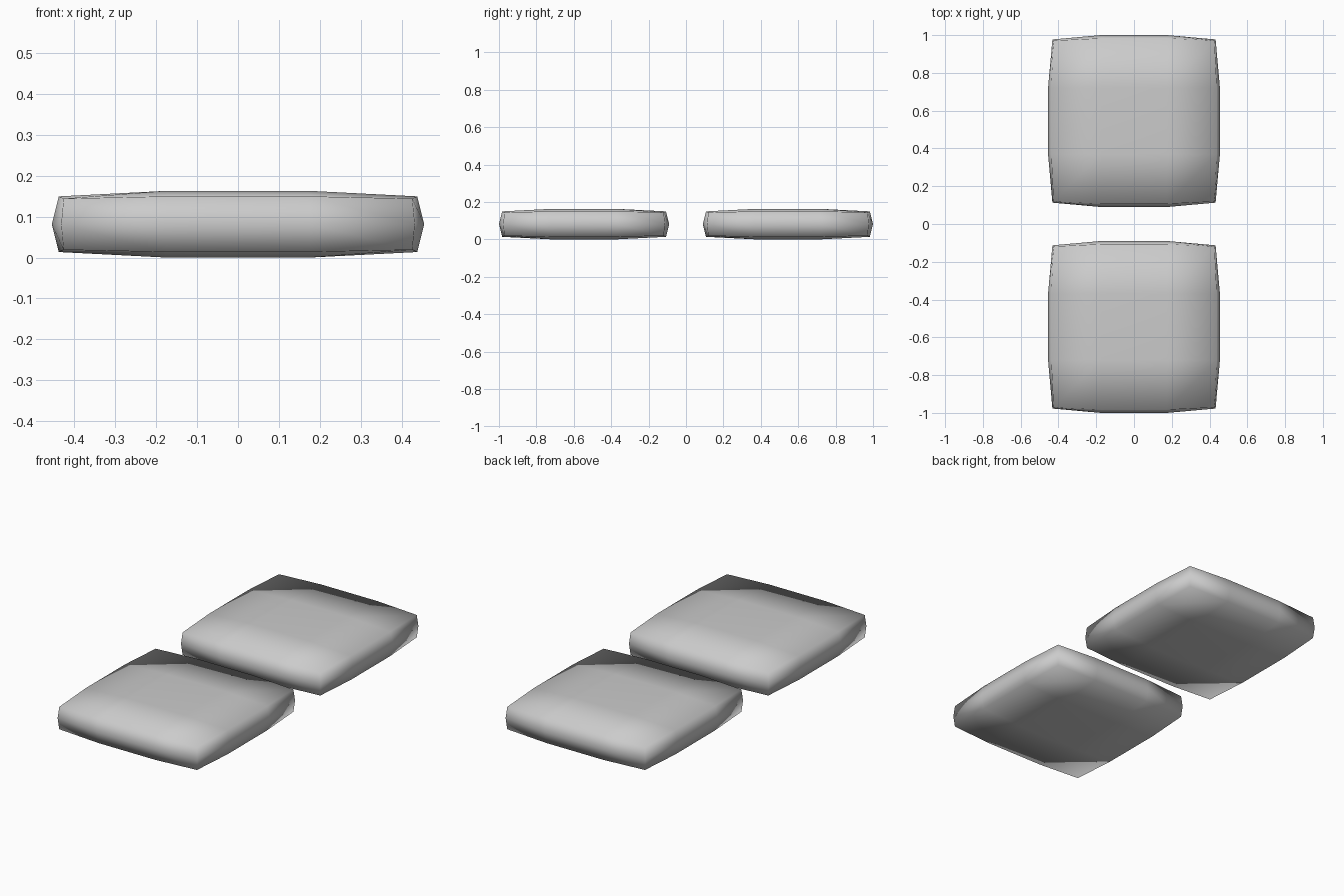
import bpy, bmesh
from math import copysign

if "Cube" in bpy.data.objects:
    bpy.data.objects.remove(bpy.data.objects["Cube"])


def cushion(name, cy):
    bm = bmesh.new()
    bmesh.ops.create_cube(bm, size=2)
    # loop cuts: thirds across the plan, one around the waist
    cuts = [((s * 0.4, 0, 0), (1, 0, 0)) for s in (-1, 1)]
    cuts += [((0, s * 0.4, 0), (0, 1, 0)) for s in (-1, 1)]
    cuts += [((0, 0, 0), (0, 0, 1))]
    for co, no in cuts:
        bmesh.ops.bisect_plane(bm, geom=bm.verts[:] + bm.edges[:] + bm.faces[:],
                               plane_co=co, plane_no=no)
    # puff every side outwards towards its middle
    for v in bm.verts:
        x, y, z = v.co
        ox, oy, oz = abs(x) > 0.9, abs(y) > 0.9, abs(z) > 0.9

        def plan(outer, other):
            if not outer:
                return 0.175
            if other:
                return 0.426 if oz else 0.432
            return 0.438 if oz else 0.455

        v.co.x = copysign(plan(ox, oy), x)
        v.co.y = copysign(plan(oy, ox), y)
        if oz:
            h = 0.0625 if ox and oy else 0.068 if ox or oy else 0.0815
            v.co.z = copysign(h, z)
        else:
            v.co.z = 0
    bmesh.ops.recalc_face_normals(bm, faces=bm.faces[:])
    for f in bm.faces:
        f.smooth = True
    me = bpy.data.meshes.new(name)
    bm.to_mesh(me)
    bm.free()
    ob = bpy.data.objects.new(name, me)
    ob.location = (0, cy, 0.0815)
    bpy.context.collection.objects.link(ob)


# matching pair of seat cushions
cushion("front_cushion", -0.545)
cushion("back_cushion", 0.545)
